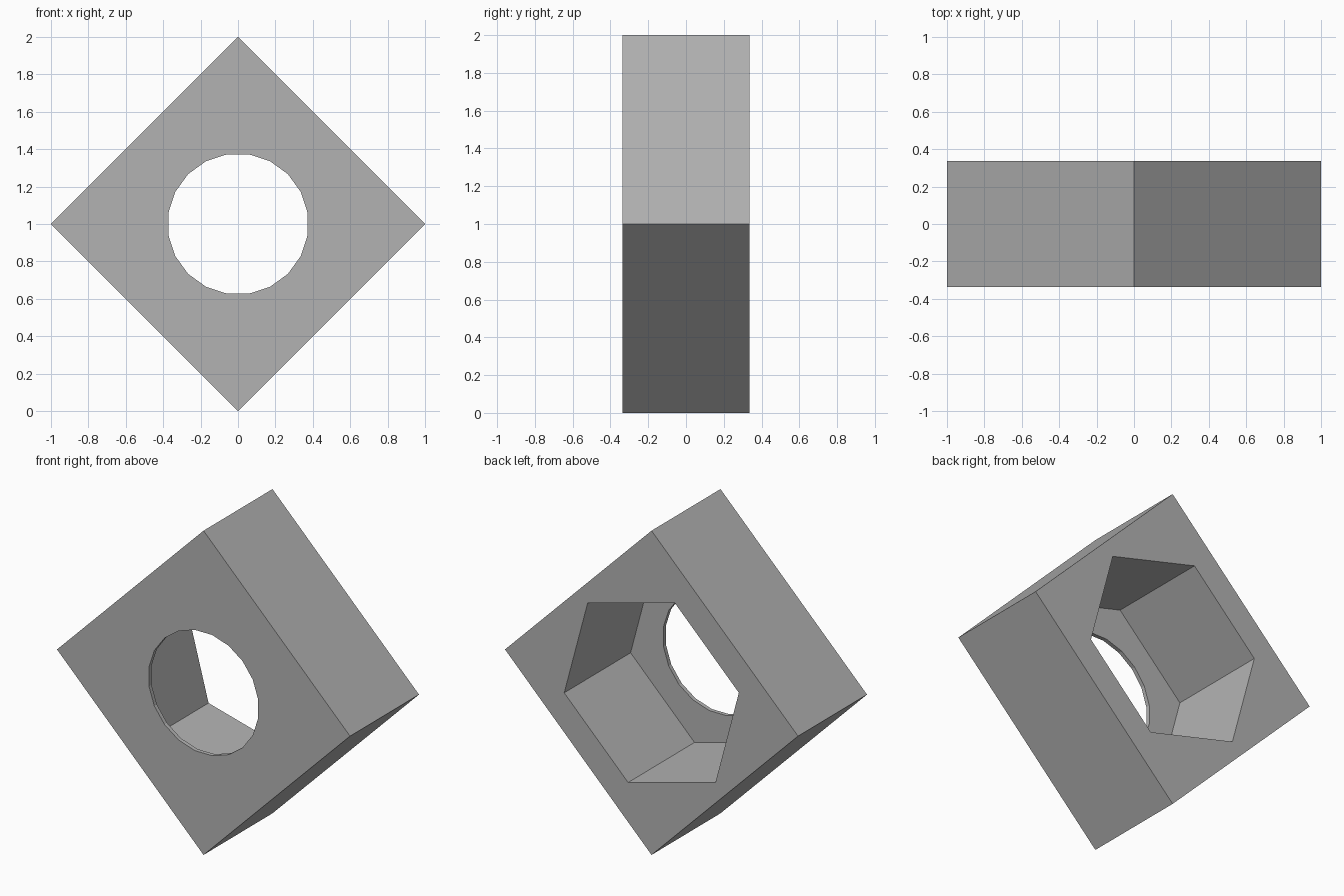
import bpy
import math

HALF_DEPTH = 0.336
WALL = 0.025

cube = bpy.data.objects.get("Cube")
if cube:
    bpy.data.objects.remove(cube, do_unlink=True)

grey = bpy.data.materials.new("plain grey")
grey.use_nodes = True
colour = (0.45, 0.45, 0.45, 1)
grey.diffuse_color = colour
grey.node_tree.nodes["Principled BSDF"].inputs["Base Color"].default_value = colour


def prism(name, sides, radius, y_front, y_back, turn):
    """Upright prism along y, with one corner at angle turn from +x in the front plane."""
    bpy.ops.mesh.primitive_cylinder_add(vertices=sides, radius=radius, depth=y_back - y_front)
    ob = bpy.context.object
    ob.name = name
    # The primitive's first corner lies on +y, which the tilt carries to +z
    ob.rotation_euler = (math.pi / 2, math.pi / 2 - turn, 0)
    ob.location = (0, (y_front + y_back) / 2, 1)
    bpy.ops.object.transform_apply(location=True, rotation=True, scale=True)
    ob.data.materials.clear()
    ob.data.materials.append(grey)
    return ob


# Square block standing on one corner
block = prism("block", 4, 1, -HALF_DEPTH, HALF_DEPTH, 0)

# Round hole through the thin front wall, hexagonal pocket from the back
cutters = [
    prism("round_hole_cutter", 20, 0.377, -0.5, 0.5, math.radians(45)),
    prism("hex_pocket_cutter", 6, 0.617, -HALF_DEPTH + WALL, 0.5, math.radians(45)),
]
for cutter in cutters:
    cut = block.modifiers.new(cutter.name, 'BOOLEAN')
    cut.operation = 'DIFFERENCE'
    cut.solver = 'EXACT'
    cut.object = cutter

bpy.ops.object.select_all(action='DESELECT')
block.select_set(True)
bpy.context.view_layer.objects.active = block
for cutter in cutters:
    bpy.ops.object.modifier_apply(modifier=cutter.name)
for cutter in cutters:
    bpy.data.objects.remove(cutter, do_unlink=True)
